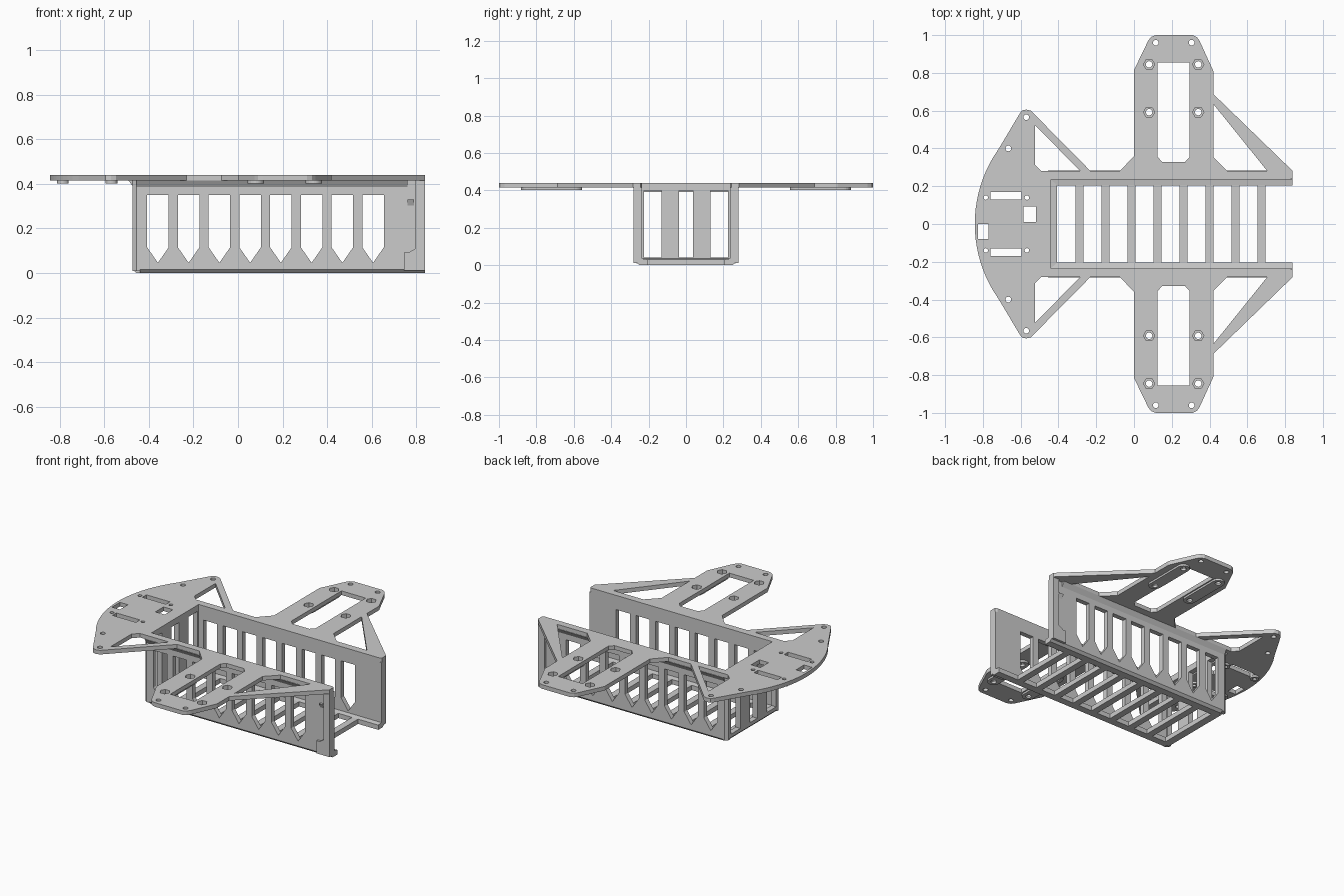
import bpy, bmesh, math

PITCH = 0.1378
TO3D = {'x': lambda u, v, w: (w, u, v),   # loops given as (y, z)
        'y': lambda u, v, w: (u, w, v),   # loops given as (x, z)
        'z': lambda u, v, w: (u, v, w)}   # loops given as (x, y)


def slab(name, loops, lo, hi, axis='z', mirror=False):
    """Flat outline with holes, given thickness along an axis."""
    bm = bmesh.new()
    for loop in loops:
        vs = [bm.verts.new(TO3D[axis](u, v, lo)) for u, v in loop]
        for a, b in zip(vs, vs[1:] + vs[:1]):
            bm.edges.new((a, b))
    bmesh.ops.triangle_fill(bm, edges=bm.edges[:], use_beauty=True,
                            normal=TO3D[axis](0, 0, 1))
    ext = bmesh.ops.extrude_face_region(bm, geom=bm.faces[:], use_keep_orig=True)
    bmesh.ops.translate(bm, vec=TO3D[axis](0, 0, hi - lo),
                        verts=[g for g in ext['geom'] if isinstance(g, bmesh.types.BMVert)])
    bmesh.ops.recalc_face_normals(bm, faces=bm.faces[:])
    me = bpy.data.meshes.new(name)
    bm.to_mesh(me)
    bm.free()
    ob = bpy.data.objects.new(name, me)
    bpy.context.collection.objects.link(ob)
    if mirror:
        m = ob.modifiers.new("mirror", 'MIRROR')
        m.use_axis = (False, True, False)
        m.use_mirror_merge = False
    return ob


def rect(u0, u1, v0, v1):
    return [(u0, v0), (u1, v0), (u1, v1), (u0, v1)]


def disc(u, v, r, n=20):
    return [(u + r * math.cos(2 * math.pi * i / n), v + r * math.sin(2 * math.pi * i / n))
            for i in range(n)]


def flip(loop):
    return [(u, -v) for u, v in loop]


# Top plate outline: curved tail, struts, side arm, long opening
R = 0.689
tail = [(-0.843 + R - math.sqrt(R * R - y * y), y) for y in (i * 0.04 for i in range(11))]
half = tail + [(-0.605, 0.585), (-0.593, 0.601), (-0.57, 0.606), (-0.546, 0.6),
               (-0.23, 0.28), (-0.075, 0.28), (0, 0.36), (0, 0.815), (0.075, 0.97),
               (0.09, 0.99), (0.115, 1), (0.31, 1), (0.332, 0.99), (0.347, 0.97),
               (0.42, 0.81), (0.42, 0.688), (0.838, 0.283), (0.838, 0.242),
               (0.825, 0.235), (-0.44, 0.235)]
outline = half + flip(half)[:0:-1]

# Plate holes on one side, mirrored to the other
bolts = [(x, y) for x in (0.08, 0.34) for y in (0.592, 0.845)]
tail_pins = [(-0.785, 0.14), (-0.567, 0.14)]
holes = [[(-0.525, 0.525), (-0.525, 0.315), (-0.49, 0.28), (-0.285, 0.28)],
         [(0.42, 0.635), (0.42, 0.355), (0.495, 0.28), (0.706, 0.28)],
         [(0.125, 0.855), (0.125, 0.355), (0.15, 0.328), (0.27, 0.328), (0.295, 0.355),
          (0.295, 0.855)],
         rect(-0.76, -0.595, 0.13, 0.17)]
holes += [disc(x, y, 0.03, 6) for x, y in bolts]
holes += [disc(x, y, 0.015) for x, y in
          ((0.115, 0.96), (0.305, 0.96), (-0.57, 0.565), (-0.665, 0.4))]
holes += [disc(x, y, 0.012) for x, y in tail_pins]
single = [rect(-0.585, -0.52, 0.01, 0.092), rect(-0.826, -0.77, -0.08, 0)]
slab("top_plate", [outline] + holes + [flip(h) for h in holes] + single, 0.414, 0.44)

# Thickened bolt rails under the arms, with rounded ends
for i, x in enumerate((0.08, 0.34)):
    pill = [(x + 0.037 * math.cos(a), 0.845 + 0.037 * math.sin(a))
            for a in (math.pi * k / 10 for k in range(11))]
    pill += [(x + 0.037 * math.cos(a), 0.592 + 0.037 * math.sin(a))
             for a in (math.pi * (1 + k / 10) for k in range(11))]
    slab(f"bolt_rail_{i}", [pill, disc(x, 0.592, 0.017), disc(x, 0.845, 0.017)],
         0.402, 0.414, mirror=True)

# Round bosses under the tail
for i, (x, y) in enumerate(tail_pins):
    slab(f"tail_boss_{i}", [disc(x, y, 0.026), disc(x, y, 0.012)], 0.402, 0.414, mirror=True)

# Side walls with pointed slots
slots = []
for i in range(8):
    x0 = -0.407 + i * PITCH
    x1 = x0 + 0.096
    slots.append([(x0, 0.35), (x0, 0.115), ((x0 + x1) / 2, 0.046), (x1, 0.115), (x1, 0.35)])
slab("side_wall", [rect(-0.44, 0.838, 0.035, 0.414)] + slots, 0.235, 0.265, 'y', True)
slab("side_wall_gusset", [[(0.265, 0.385), (0.283, 0.414), (0.265, 0.414)]],
     -0.455, 0.76, 'x', True)

# Bottom rails with bevelled outer edge
slab("bottom_rail", [[(0.205, 0), (0.25, 0), (0.265, 0.015), (0.265, 0.035),
                      (0.235, 0.035), (0.205, 0.03)]], -0.44, 0.838, 'x', True)

# Thickened end posts with a wider foot, plus small catch
slab("end_post", [[(0.745, 0.012), (0.838, 0.012), (0.838, 0.414), (0.795, 0.414),
                   (0.795, 0.11), (0.765, 0.092), (0.745, 0.092)]], 0.265, 0.28, 'y', True)
slab("catch", [[(0.265, 0.302), (0.278, 0.33), (0.265, 0.33)]], 0.76, 0.79, 'x', True)

# Floor bars
for i in range(8):
    x0 = -0.31 + i * PITCH
    slab(f"floor_bar_{i}", [rect(x0, x0 + 0.042, -0.205, 0.205)], 0, 0.03)

# Back wall with two columns, sill, bevelled corner posts and gusset
back = [rect(-0.235, 0.235, 0.035, 0.414), rect(-0.037, 0.037, 0.04, 0.4),
        rect(0.132, 0.225, 0.04, 0.4), rect(-0.225, -0.132, 0.04, 0.4)]
slab("back_wall", back, -0.473, -0.44, 'x')
slab("back_sill", [[(-0.407, 0), (-0.455, 0), (-0.473, 0.018), (-0.473, 0.035),
                    (-0.44, 0.035), (-0.407, 0.03)]], -0.235, 0.235, 'y')
slab("corner_post", [[(-0.44, 0.235), (-0.44, 0.265), (-0.455, 0.265), (-0.473, 0.25),
                      (-0.473, 0.235)]], 0.01, 0.414, mirror=True)
slab("back_gusset", [[(-0.473, 0.39), (-0.49, 0.414), (-0.473, 0.414)]], -0.25, 0.25, 'y')
